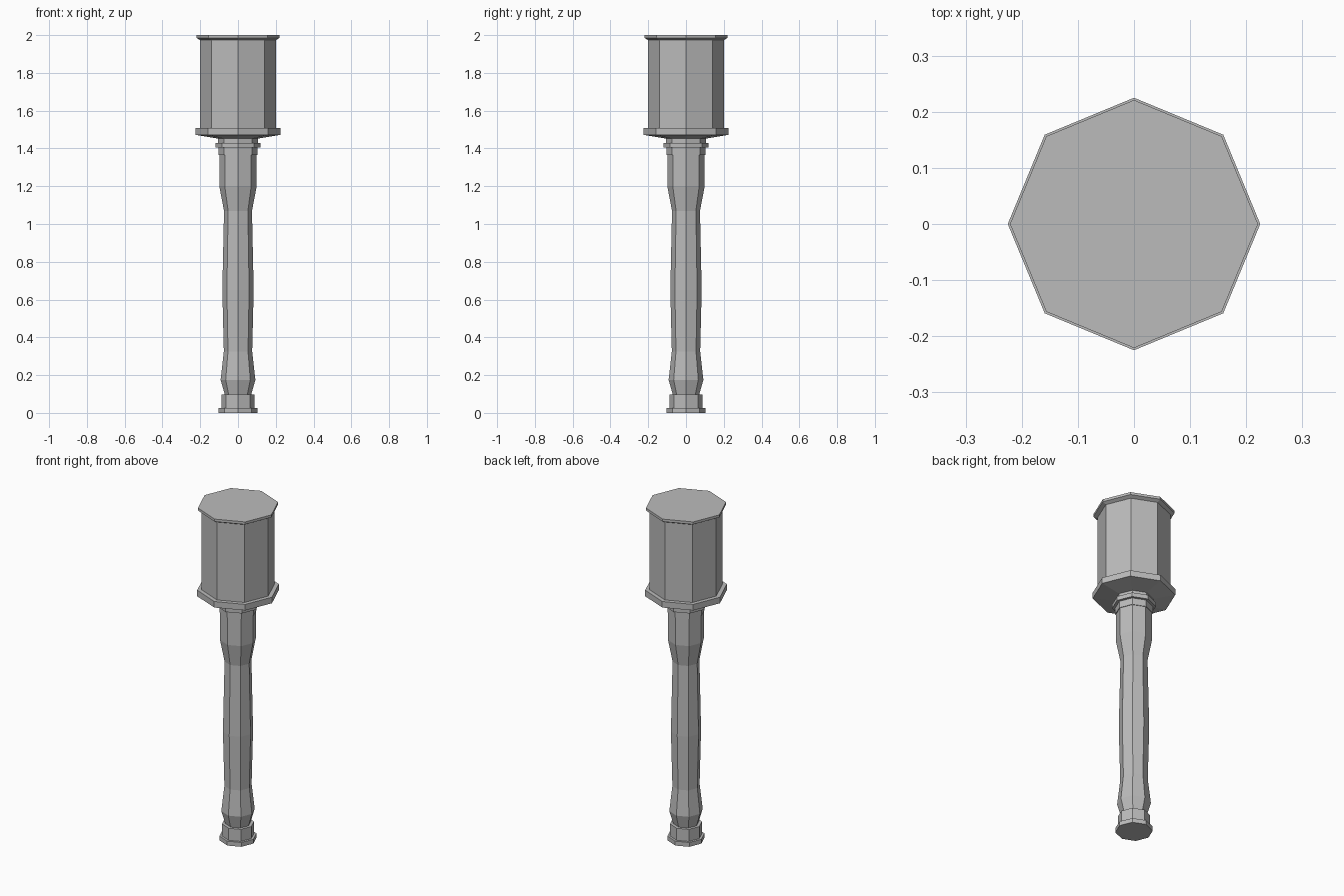
import bpy, bmesh
from math import cos, sin, pi

if "Cube" in bpy.data.objects:
    bpy.data.objects.remove(bpy.data.objects["Cube"])

SIDES = 8
GREY = (0.5, 0.5, 0.5, 1.0)
grey = bpy.data.materials.new("plain_grey")
grey.use_nodes = True
grey.diffuse_color = GREY
grey.node_tree.nodes["Principled BSDF"].inputs["Base Color"].default_value = GREY


def turned(name, profile):
    """Octagonal closed solid from (radius, height) pairs, bottom to top."""
    bm = bmesh.new()
    rings = [[bm.verts.new((r * cos(2 * pi * i / SIDES), r * sin(2 * pi * i / SIDES), z))
              for i in range(SIDES)] for r, z in profile]
    for low, high in zip(rings, rings[1:]):
        for i in range(SIDES):
            j = (i + 1) % SIDES
            bm.faces.new((low[i], low[j], high[j], high[i]))
    bm.faces.new(rings[0][::-1])
    bm.faces.new(rings[-1])
    mesh = bpy.data.meshes.new(name)
    bm.to_mesh(mesh)
    bm.free()
    mesh.materials.append(grey)
    obj = bpy.data.objects.new(name, mesh)
    bpy.context.collection.objects.link(obj)
    return obj


# Pommel: wide foot and the ring above it
turned("pommel", [(0.102, 0), (0.102, 0.026), (0.088, 0.026), (0.088, 0.098)])

# Handle: flared at both ends with a slight swell in the middle
turned("handle", [(0.07, 0.098), (0.092, 0.175), (0.075, 0.325), (0.083, 0.65),
                  (0.074, 1.07), (0.099, 1.2), (0.099, 1.365)])

# Collar joining handle and head
turned("collar", [(0.103, 1.365), (0.103, 1.405), (0.119, 1.405), (0.119, 1.43),
                  (0.105, 1.43), (0.105, 1.452)])

# Head: lower flange, straight drum and top rim
turned("head", [(0.105, 1.452), (0.225, 1.472), (0.225, 1.508), (0.2, 1.508),
                (0.2, 1.974), (0.221, 1.985), (0.221, 2.0)])
